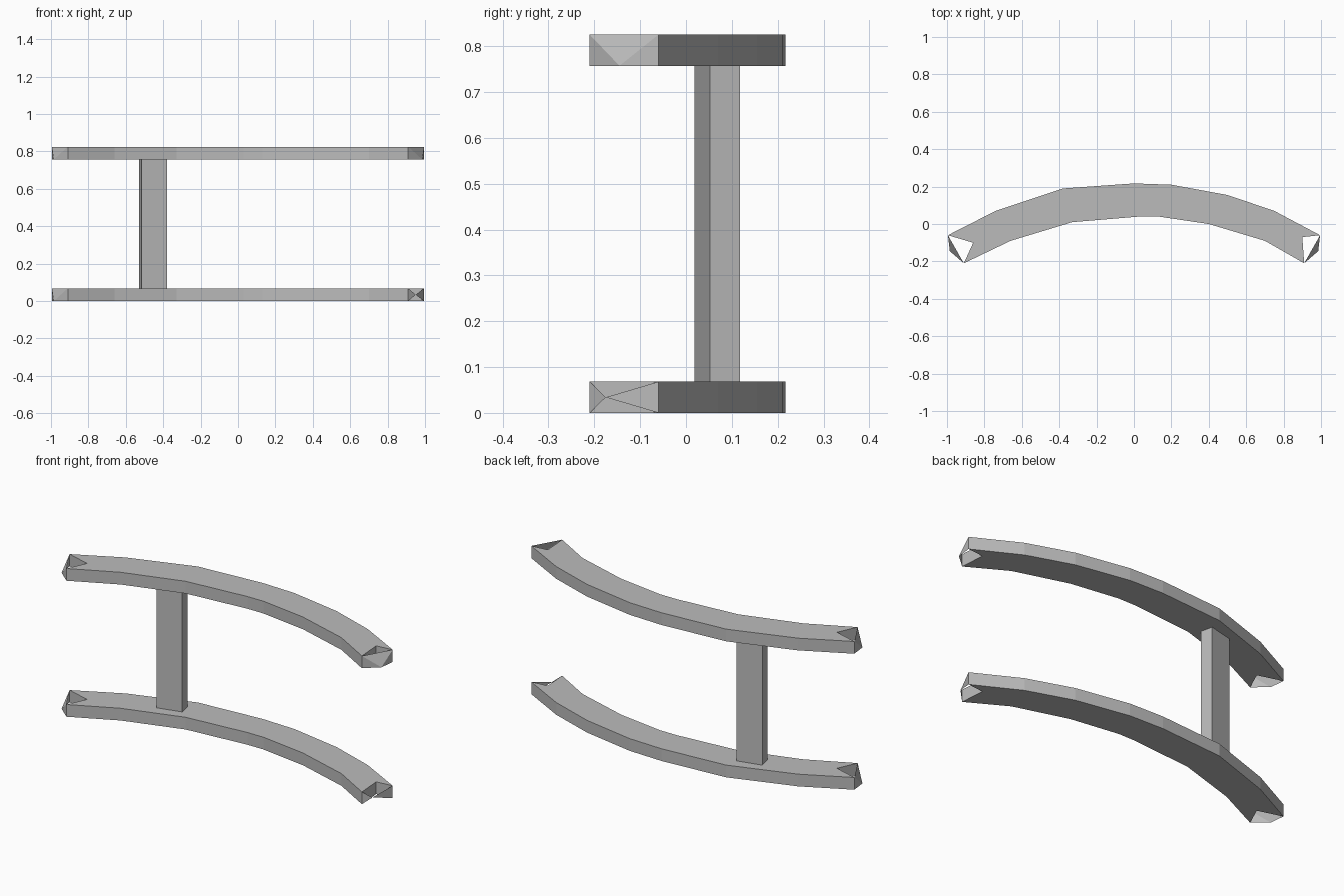
import bpy, bmesh
from mathutils import Vector

cube = bpy.data.objects.get("Cube")
if cube:
    bpy.data.objects.remove(cube, do_unlink=True)

grey = bpy.data.materials.new("plain grey")
grey.use_nodes = True
colour = (0.5, 0.5, 0.5, 1)
grey.diffuse_color = colour
grey.node_tree.nodes["Principled BSDF"].inputs["Base Color"].default_value = colour

# Plan outlines of the curved rail, from the right end to the left end
OUTER = [(-0.995, -0.06), (-0.74, 0.07), (-0.38, 0.19), (0, 0.217), (0.2, 0.21),
         (0.5, 0.155), (0.75, 0.07), (0.995, -0.06)]
INNER = [(-0.91, -0.21), (-0.66, -0.09), (-0.33, 0.01), (0.03, 0.04), (0.13, 0.04),
         (0.4, 0), (0.7, -0.09), (0.91, -0.21)]
NOTCH_RIGHT, NOTCH_LEFT = (-0.86, -0.1), (0.9, -0.07)
THICK = 0.068


def add_prism(bm, outline, low, high):
    """Closed upright prism over a plan outline."""
    bottom = [bm.verts.new((x, y, low)) for x, y in outline]
    top = [bm.verts.new((x, y, high)) for x, y in outline]
    bm.faces.new(bottom)
    bm.faces.new(top)
    for i in range(len(outline)):
        j = (i + 1) % len(outline)
        bm.faces.new((bottom[i], bottom[j], top[j], top[i]))
    bmesh.ops.recalc_face_normals(bm, faces=bm.faces[:])


def add_flap(bm, points, inside):
    """Triangle at a rail end, turned away from an inside point."""
    face = bm.faces.new([bm.verts.new(p) for p in points])
    face.normal_update()
    if face.normal.dot(face.calc_center_median() - Vector(inside)) < 0:
        face.normal_flip()


def finish(bm, name):
    mesh = bpy.data.meshes.new(name)
    bm.to_mesh(mesh)
    bm.free()
    mesh.materials.append(grey)
    obj = bpy.data.objects.new(name, mesh)
    bpy.context.collection.objects.link(obj)


def make_rail(name, low, torn_left):
    high = low + THICK
    mid = low + THICK / 2
    bm = bmesh.new()
    add_prism(bm, OUTER + [NOTCH_LEFT] + INNER[::-1] + [NOTCH_RIGHT], low, high)
    # Folded triangles around the open pocket at each end
    for end, side, torn in ((0, -1, False), (-1, 1, torn_left)):
        ox, oy = OUTER[end]
        ix, iy = INNER[end]
        ot, ob = (ox, oy, high), (ox, oy, low)
        it, ib = (ix, iy, high), (ix, iy, low)
        inside = (side * 0.85, -0.09, mid)
        if torn:
            tip = (side * 0.95, -0.175, mid)
            flaps = [(ot, ob, tip), (it, ib, tip)]
        else:
            tip = (side * 0.985, -0.145, low)
            flaps = [(it, ib, tip), (it, tip, ot), (ot, tip, ob)]
        for flap in flaps:
            add_flap(bm, flap, inside)
    finish(bm, name)


make_rail("lower_rail", 0, True)
make_rail("upper_rail", 0.825 - THICK, False)

# Post turned to follow the curve of the rails
bm = bmesh.new()
add_prism(bm, [(-0.515, 0.019), (-0.38, 0.052), (-0.395, 0.118), (-0.53, 0.086)],
          THICK - 0.01, 0.825 - THICK + 0.01)
finish(bm, "post")
